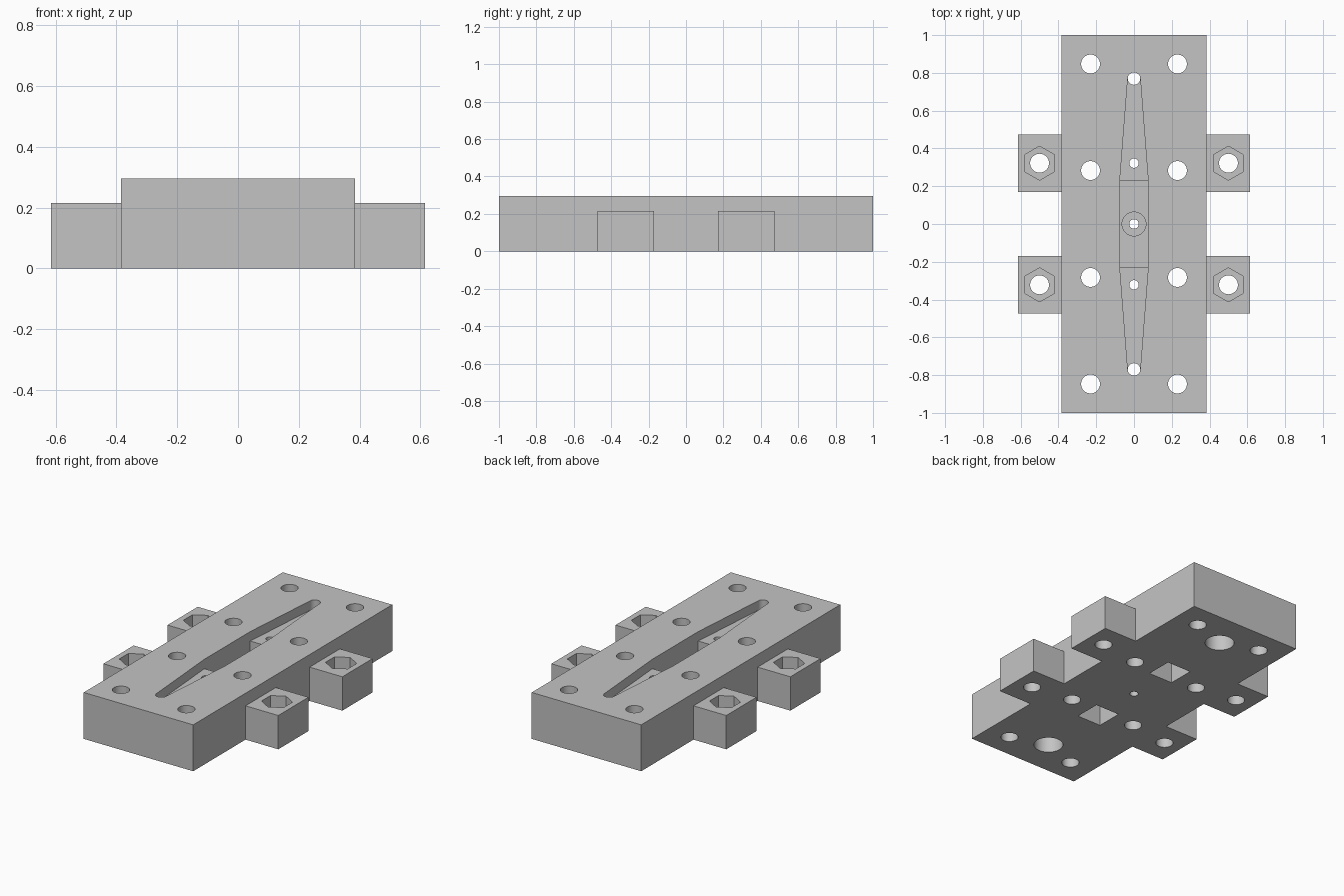
import bpy, bmesh
from math import cos, sin, pi, radians

if "Cube" in bpy.data.objects:
    bpy.data.objects.remove(bpy.data.objects["Cube"], do_unlink=True)

grey = bpy.data.materials.new("plain grey")
grey.use_nodes = True
colour = (0.55, 0.55, 0.55, 1)
grey.diffuse_color = colour
grey.node_tree.nodes["Principled BSDF"].inputs["Base Color"].default_value = colour


def prism(name, points, z0, z1):
    """Upright prism over a counter-clockwise outline."""
    bm = bmesh.new()
    low = [bm.verts.new((x, y, z0)) for x, y in points]
    high = [bm.verts.new((x, y, z1)) for x, y in points]
    bm.faces.new(low[::-1])
    bm.faces.new(high)
    for i in range(len(points)):
        j = (i + 1) % len(points)
        bm.faces.new((low[i], low[j], high[j], high[i]))
    mesh = bpy.data.meshes.new(name)
    bm.to_mesh(mesh)
    bm.free()
    mesh.materials.append(grey)
    ob = bpy.data.objects.new(name, mesh)
    bpy.context.collection.objects.link(ob)
    return ob


def rect(cx, cy, hx, hy):
    return [(cx - hx, cy - hy), (cx + hx, cy - hy), (cx + hx, cy + hy), (cx - hx, cy + hy)]


def ring(cx, cy, r, n=40):
    return [(cx + r * sin(-2 * pi * i / n), cy + r * cos(2 * pi * i / n)) for i in range(n)]


TOP, TAB, OVER, UNDER = 0.295, 0.215, 0.4, -0.1
body = prism("mounting_block", rect(0, 0, 0.385, 1), 0, TOP)


def combine(operation, points, z0, z1):
    tool = prism("helper", points, z0, z1)
    tool.hide_render = True
    mod = body.modifiers.new("shape", "BOOLEAN")
    mod.operation, mod.object, mod.solver = operation, tool, "EXACT"
    bpy.context.view_layer.objects.active = body
    bpy.ops.object.modifier_apply(modifier=mod.name)
    bpy.data.objects.remove(tool, do_unlink=True)


def cut(points, z0, z1):
    combine("DIFFERENCE", points, z0, z1)


# side tabs with hexagonal nut pockets and bolt holes
for sx in (-1, 1):
    for sy in (-1, 1):
        combine("UNION", rect(sx * 0.4875, sy * 0.322, 0.1275, 0.152), 0, TAB)
for sx in (-1, 1):
    for sy in (-1, 1):
        cut(ring(sx * 0.5, sy * 0.322, 0.09, 6), TAB - 0.11, OVER)
        cut(ring(sx * 0.5, sy * 0.322, 0.05), UNDER, OVER)
        # holes through the block
        for y in (0.283, 0.847):
            cut(ring(sx * 0.23, sy * y, 0.05), UNDER, OVER)

# tapered slot in the top, with a deeper middle
cut([(-0.033, -0.77), (0.033, -0.77), (0.075, -0.23), (0.075, 0.23),
     (0.033, 0.77), (-0.033, 0.77), (-0.075, 0.23), (-0.075, -0.23)], 0.235, OVER)
cut(rect(0, 0, 0.075, 0.23), 0.12, 0.25)

# pivot counterbore and hole
cut(ring(0, 0, 0.063), 0.05, 0.15)
cut(ring(0, 0, 0.025), UNDER, 0.2)

# recesses in the underside, opening into the slot through small holes
for s in (-1, 1):
    cut(rect(0, s * 0.322, 0.083, 0.083), UNDER, 0.14)
    cut(ring(0, s * 0.322, 0.025), UNDER, OVER)
    cut(ring(0, s * 0.77, 0.084), UNDER, 0.15)
    cut(ring(0, s * 0.77, 0.033), UNDER, OVER)

# smooth bores, sharp edges
bpy.ops.object.select_all(action="DESELECT")
body.select_set(True)
bpy.context.view_layer.objects.active = body
bpy.ops.object.shade_smooth_by_angle(angle=radians(30))
